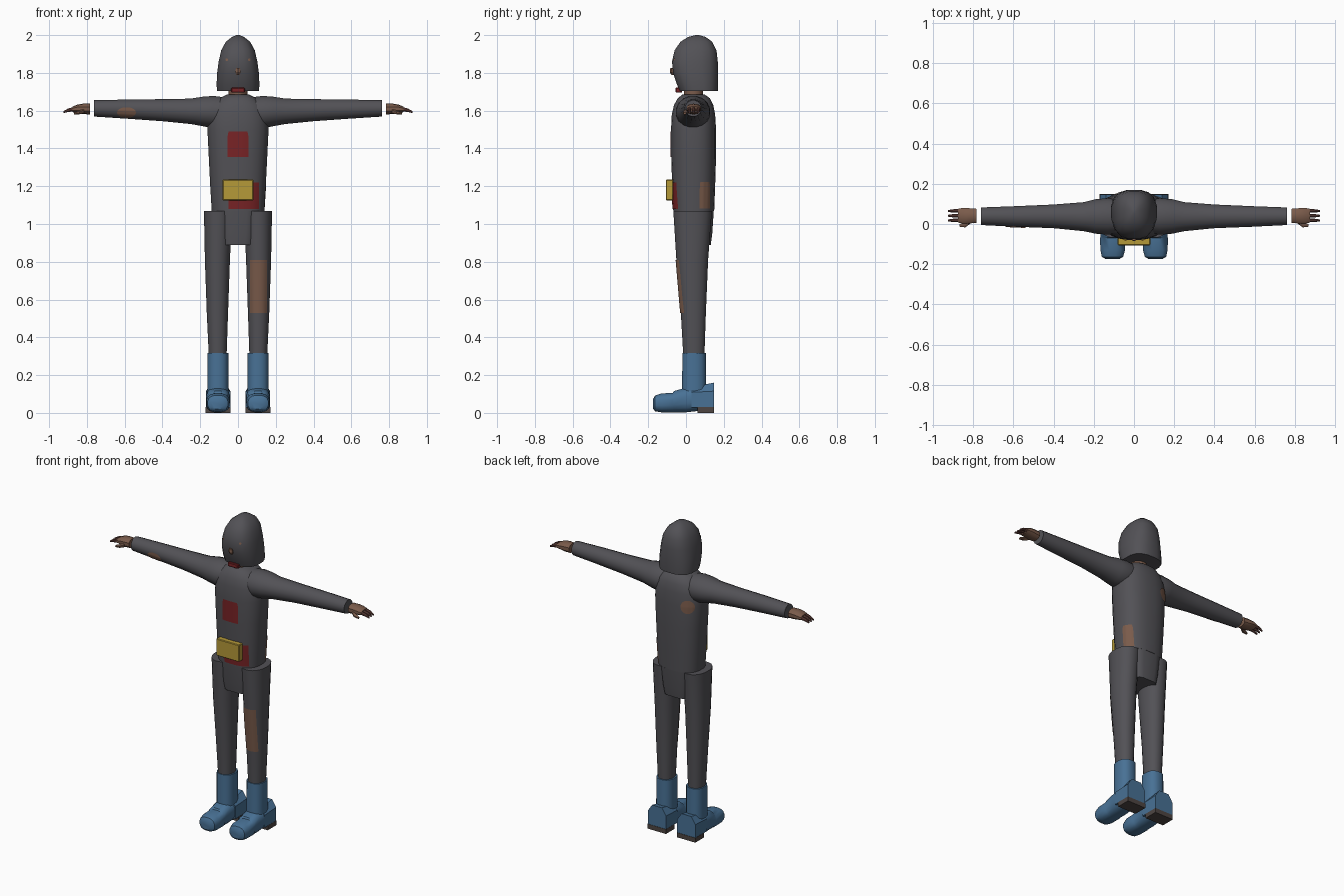
import bpy, bmesh, math
from mathutils import Vector
from mathutils.bvhtree import BVHTree

if "Cube" in bpy.data.objects:
    bpy.data.objects.remove(bpy.data.objects["Cube"])


def material(name, rgb):
    m = bpy.data.materials.new(name)
    m.diffuse_color = (*rgb, 1)
    m.use_nodes = True
    m.node_tree.nodes["Principled BSDF"].inputs["Base Color"].default_value = m.diffuse_color
    return m


GREY = material("charcoal cloth", (0.085, 0.083, 0.093))
SKIN = material("brown skin", (0.195, 0.105, 0.07))
BLUE = material("blue boot", (0.065, 0.165, 0.30))
RED = material("dark red", (0.19, 0.017, 0.019))
GOLD = material("yellow pouch", (0.46, 0.32, 0.04))
SOLE = material("dark sole", (0.075, 0.06, 0.055))
FINGER = material("dark fingers", (0.13, 0.055, 0.045))


def finish(name, bm, mat, smooth=True):
    bmesh.ops.recalc_face_normals(bm, faces=bm.faces)
    mesh = bpy.data.meshes.new(name)
    bm.to_mesh(mesh)
    bm.free()
    mesh.materials.append(mat)
    ob = bpy.data.objects.new(name, mesh)
    bpy.context.collection.objects.link(ob)
    if smooth:
        bpy.ops.object.select_all(action='DESELECT')
        ob.select_set(True)
        bpy.context.view_layer.objects.active = ob
        bpy.ops.object.shade_smooth_by_angle(angle=math.radians(40))
    return ob


def loft(name, rings, mat, axis='Z', n=16, p=2.0, smooth=True):
    """Capped skin over rings (position, u min, u max, v min, v max).
    u, v are x, y along Z; y, z along X; x, z along Y."""
    bm = bmesh.new()
    loops = []
    for t, u0, u1, v0, v1 in rings:
        loop = []
        for i in range(n):
            a = 2 * math.pi * (i + 0.5) / n
            c, s = math.cos(a), math.sin(a)
            u = (u0 + u1) / 2 + (u1 - u0) / 2 * math.copysign(abs(c) ** (2 / p), c)
            v = (v0 + v1) / 2 + (v1 - v0) / 2 * math.copysign(abs(s) ** (2 / p), s)
            loop.append(bm.verts.new({'Z': (u, v, t), 'X': (t, u, v), 'Y': (u, t, v)}[axis]))
        loops.append(loop)
    for a, b in zip(loops, loops[1:]):
        for i in range(n):
            j = (i + 1) % n
            bm.faces.new((a[i], a[j], b[j], b[i]))
    bm.faces.new(loops[0])
    bm.faces.new(loops[-1])
    return finish(name, bm, mat, smooth)


def box(name, lo, hi, mat, bevel=0.0):
    bm = bmesh.new()
    bmesh.ops.create_cube(bm, size=1)
    for v in bm.verts:
        v.co = [l + (c + 0.5) * (h - l) for c, l, h in zip(v.co, lo, hi)]
    if bevel:
        bmesh.ops.bevel(bm, geom=bm.edges[:], offset=bevel, segments=1, affect='EDGES')
    return finish(name, bm, mat, False)


def patch(name, target, centre, facing, w, h, mat, shape=lambda u, v: (u, v), n=10):
    """Thin coloured plate projected onto the target's surface."""
    tree = BVHTree.FromPolygons([v.co for v in target.data.vertices],
                                [f.vertices for f in target.data.polygons])
    d = Vector(facing).normalized()
    side = Vector((0, 0, 1)).cross(d).normalized()
    up = d.cross(side)
    bm = bmesh.new()
    grid = {}
    for i in range(n + 1):
        for j in range(n + 1):
            u, v = shape(2 * i / n - 1, 2 * j / n - 1)
            start = Vector(centre) + side * u * w / 2 + up * v * h / 2 + d * 0.5
            hit = tree.ray_cast(start, -d)[0]
            if hit:
                grid[i, j] = bm.verts.new(hit + d * 0.004)
    for i in range(n):
        for j in range(n):
            q = [grid.get(k) for k in ((i, j), (i + 1, j), (i + 1, j + 1), (i, j + 1))]
            if all(q):
                bm.faces.new(q)
    return finish(name, bm, mat)


def disc(u, v):
    return u * math.sqrt(1 - v * v / 2), v * math.sqrt(1 - u * u / 2)


def arched(u, v):
    return u * (1 - 0.12 * max(0, v) ** 4), v


def span(s, a, b):
    return tuple(sorted((s * a, s * b)))


# Hooded head, neck and collar
head = loft("hooded_head", [
    (1.705, -.113, .113, -.035, .17), (1.74, -.115, .115, -.05, .172),
    (1.80, -.112, .112, -.07, .172), (1.86, -.104, .104, -.076, .17),
    (1.92, -.09, .09, -.062, .163), (1.965, -.065, .065, -.03, .14),
    (1.99, -.033, .033, .01, .105), (2.0, -.008, .008, .05, .07)], GREY, p=2.6)
loft("neck", [(1.64, -.05, .05, -.012, .09), (1.72, -.05, .05, -.012, .09)], SKIN)
box("lower_lip", (-.036, -.055, 1.695), (.036, -.02, 1.722), RED, .004)
loft("nose", [(1.79, -.01, .01, -.078, -.055), (1.805, -.017, .017, -.086, -.055),
              (1.825, -.012, .012, -.083, -.06)], SKIN, n=6, smooth=False)
for s in (-1, 1):
    patch("eye", head, (s * .06, 0, 1.87), (0, -1, 0), .014, .014, SKIN, disc, 4)

# Torso
torso = loft("torso", [
    (1.07, -.14, .14, -.068, .15), (1.20, -.148, .148, -.074, .155),
    (1.36, -.156, .156, -.079, .16), (1.50, -.163, .163, -.08, .16),
    (1.58, -.158, .158, -.076, .155), (1.63, -.138, .138, -.064, .145),
    (1.665, -.10, .10, -.045, .128), (1.685, -.06, .06, -.02, .10)], GREY, n=24, p=2.5)

# Torso patches, pouch and its backing
patch("chest_panel", torso, (0, 0, 1.422), (0, -1, 0), .112, .135, RED, arched)
patch("belly_panel", torso, (.03, 0, 1.15), (0, -1, 0), .16, .14, RED)
patch("side_tear", torso, (0, .10, 1.152), (1, 0, 0), .055, .14, SKIN, arched)
patch("back_tear", torso, (-.105, .13, 1.50), (-.45, 1, 0), .085, .085, SKIN, disc)
box("pouch", (-.082, -.106, 1.125), (.082, -.068, 1.235), GOLD, .004)

# Arms, hands and fingers
for s in (-1, 1):
    arm = loft("arm", [
        (s * .06, -.045, .12, 1.53, 1.67), (s * .13, -.055, .13, 1.505, 1.68),
        (s * .19, -.05, .125, 1.517, 1.675), (s * .25, -.037, .11, 1.528, 1.665),
        (s * .40, -.022, .098, 1.543, 1.662), (s * .58, -.015, .09, 1.556, 1.66),
        (s * .762, -.006, .083, 1.568, 1.656)], GREY, 'X')
    if s < 0:
        patch("arm_tear", arm, (-.59, 0, 1.59), (0, -1, 0), .10, .056, SKIN, disc)
    loft("palm", [
        (s * .783, .005, .077, 1.58, 1.637), (s * .82, .001, .08, 1.582, 1.637),
        (s * .85, .0, .082, 1.588, 1.632), (s * .875, .006, .077, 1.592, 1.622)],
        SKIN, 'X', n=10, p=2.6)
    for y in (.018, .041, .065):
        loft("finger", [
            (s * .865, y - .010, y + .010, 1.596, 1.621),
            (s * .90, y - .009, y + .009, 1.592, 1.612),
            (s * .925, y - .005, y + .005, 1.586, 1.597)], FINGER, 'X', n=8)
    loft("thumb", [
        (s * .815, .0, .02, 1.585, 1.61), (s * .84, -.018, .01, 1.58, 1.602),
        (s * .868, -.014, .0, 1.578, 1.592)], SKIN, 'X', n=8)

# Trouser hips
loft("hips", [
    (.89, -.084, .084, -.05, .132), (.95, -.094, .094, -.058, .14),
    (1.07, -.105, .105, -.066, .148)], GREY, p=4)

# Legs and boots
for s in (-1, 1):
    leg = loft("leg", [
        (.30, *span(s, .06, .155), -.015, .098), (.53, *span(s, .052, .166), -.028, .106),
        (.81, *span(s, .042, .176), -.052, .118), (1.068, *span(s, .03, .181), -.068, .138)],
        GREY, n=20, p=2.2)
    if s > 0:
        patch("knee_tear", leg, (.108, 0, .67), (0, -1, 0), .09, .28, SKIN)
    loft("boot_shaft", [
        (.10, *span(s, .05, .163), -.022, .108), (.318, *span(s, .05, .163), -.02, .106)],
        BLUE, n=16, p=2.4)
    # Rounded front of the foot
    loft("boot_foot", [
        (-.174, *span(s, .072, .142), .02, .075), (-.163, *span(s, .053, .161), .008, .093),
        (-.13, *span(s, .044, .168), .002, .104), (-.07, *span(s, .043, .17), .002, .106),
        (-.064, *span(s, .046, .167), .002, .116), (.0, *span(s, .043, .17), .002, .135),
        (.07, *span(s, .042, .17), .01, .145)], BLUE, 'Y', n=16, p=2.6)
    # Heel block with a sloped-shoulder top
    bm = bmesh.new()
    ring = ((.04, .028), (.17, .028), (.17, .115), (.14, .16), (.07, .16), (.04, .115))
    a = [bm.verts.new((s * x, .03, z - max(0, z - .1) * .4)) for x, z in ring]
    b = [bm.verts.new((s * x, .147, z)) for x, z in ring]
    for i in range(6):
        bm.faces.new((a[i], a[i - 1], b[i - 1], b[i]))
    bm.faces.new(a)
    bm.faces.new(b)
    finish("boot_heel", bm, BLUE, False)
    x0, x1 = span(s, .039, .171)
    box("heel_sole", (x0, .06, 0), (x1, .149, .03), SOLE)
